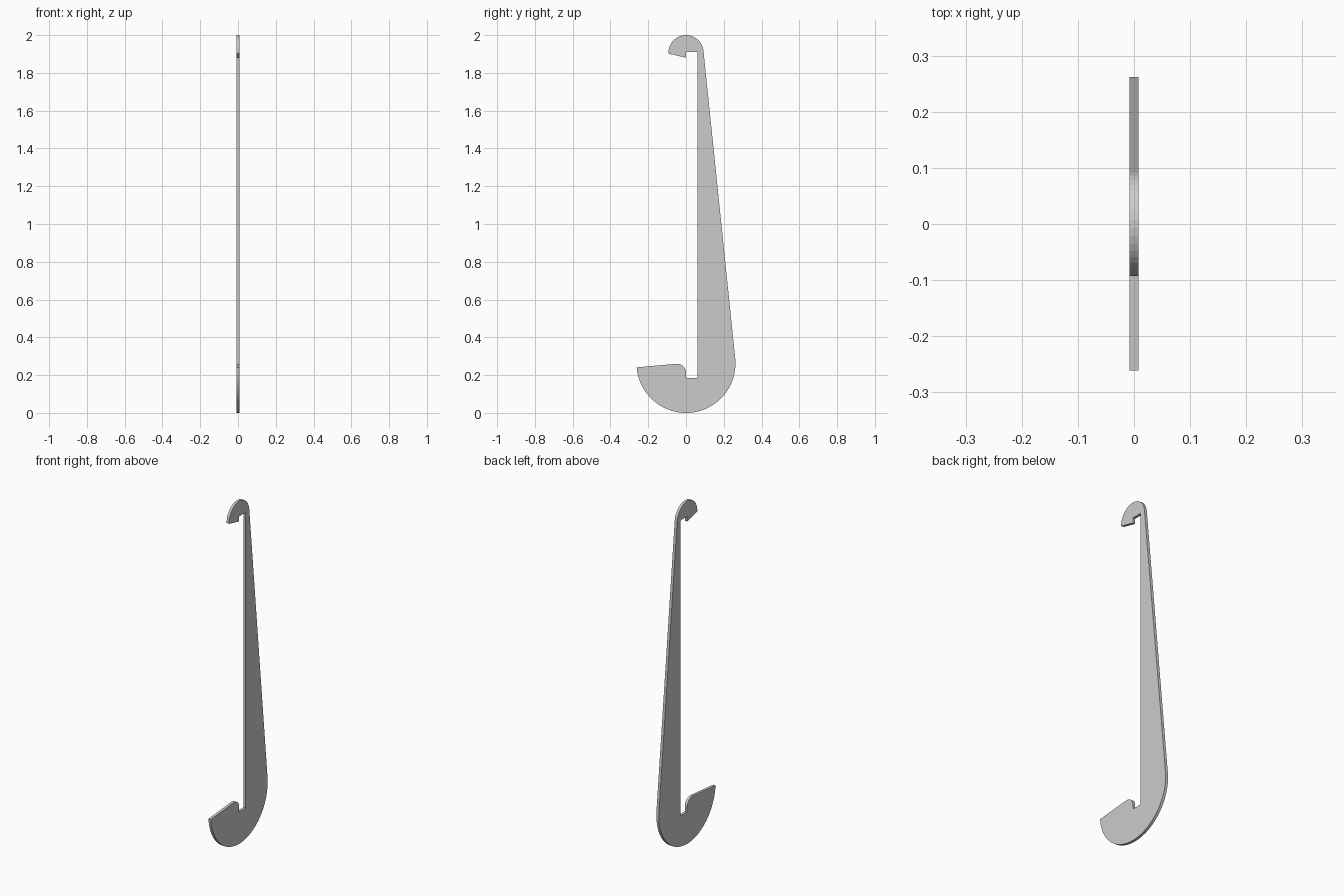
import bpy, bmesh
from math import sin, cos, asin, radians, degrees

if "Cube" in bpy.data.objects:
    bpy.data.objects.remove(bpy.data.objects["Cube"])

THICK = 0.016
R_BIG, R_SMALL = 0.262, 0.093
Z_BIG, Z_SMALL = R_BIG, 2 - R_SMALL


def arc(cy, cz, r, a0, a1, n):
    """Points (y, z) along an arc, angles in degrees."""
    angles = [radians(a0 + (a1 - a0) * i / n) for i in range(n + 1)]
    return [(cy + r * cos(a), cz + r * sin(a)) for a in angles]


# Outer edge: large and small rounds joined by their common tangent
tangent = degrees(asin((R_BIG - R_SMALL) / (Z_SMALL - Z_BIG)))
profile = arc(0, Z_BIG, R_BIG, -175.4, tangent, 40)
profile += arc(0, Z_SMALL, R_SMALL, tangent, 183, 20)
# Upper hook lip and long inner slot
profile += [(0, 1.88), (0, 1.91), (0.06, 1.91), (0.06, 0.186), (0, 0.186)]
# Rounded shoulder of the lower hook
profile += arc(-0.047, 0.213, 0.047, 0, 95.5, 8)

# Extrude the profile into a flat plate
bm = bmesh.new()
face = bm.faces.new([bm.verts.new((-THICK / 2, y, z)) for y, z in profile])
ext = bmesh.ops.extrude_face_region(bm, geom=[face])
moved = [g for g in ext["geom"] if isinstance(g, bmesh.types.BMVert)]
bmesh.ops.translate(bm, verts=moved, vec=(THICK, 0, 0))
bmesh.ops.recalc_face_normals(bm, faces=bm.faces)
caps = [f for f in bm.faces if len(f.verts) > 4]
bmesh.ops.triangulate(bm, faces=caps)

mesh = bpy.data.meshes.new("hook_plate")
bm.to_mesh(mesh)
bm.free()
bpy.context.collection.objects.link(bpy.data.objects.new("hook_plate", mesh))
